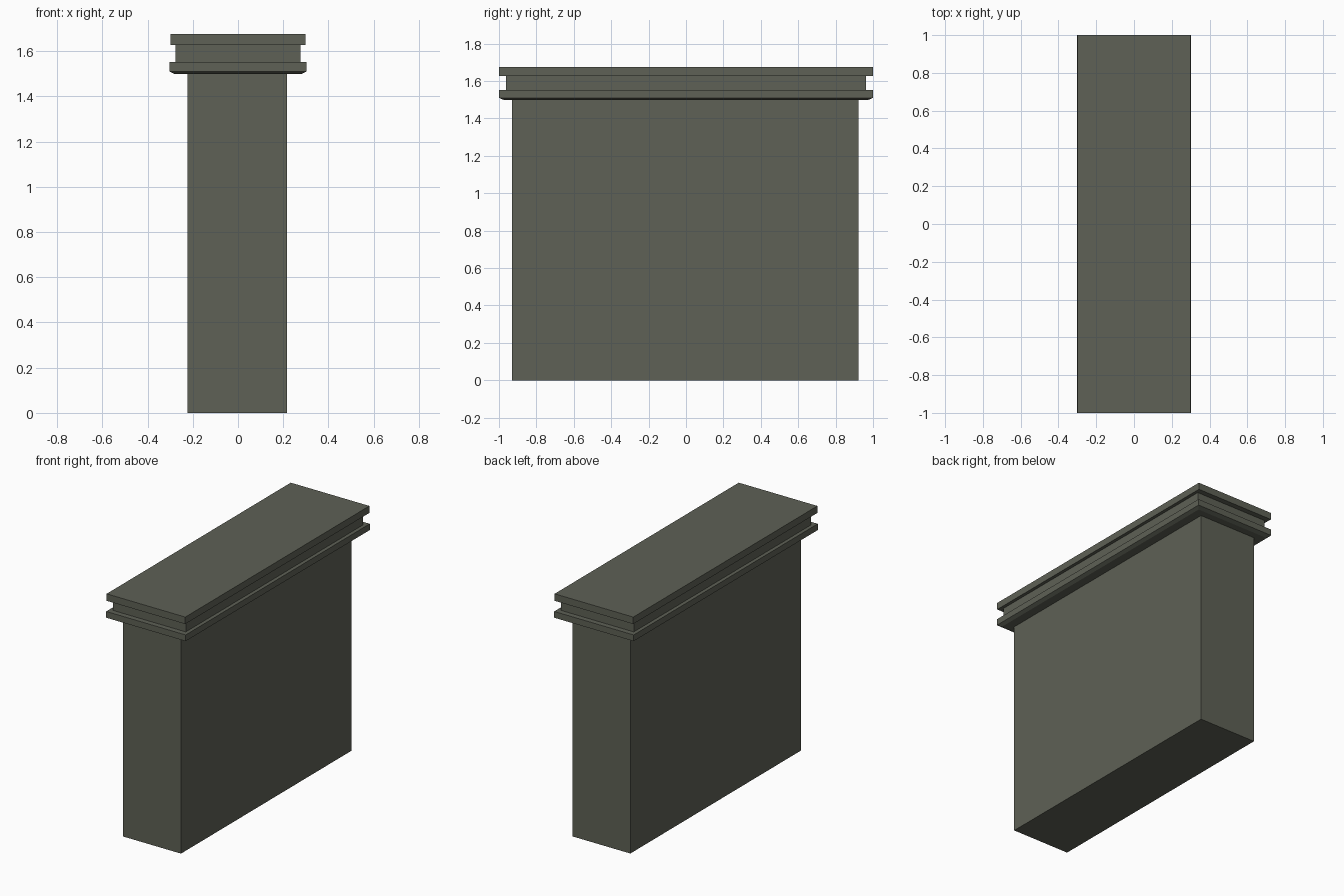
import bpy, bmesh

if "Cube" in bpy.data.objects:
    bpy.data.objects.remove(bpy.data.objects["Cube"])

stone = bpy.data.materials.new("grey_green_stone")
stone.diffuse_color = (0.112, 0.119, 0.092, 1)
stone.use_nodes = True
stone.node_tree.nodes["Principled BSDF"].inputs["Base Color"].default_value = stone.diffuse_color


def stack(name, levels, cx=0.0, cy=0.0):
    """Closed solid from rectangular levels (half x, half y, z), bottom to top."""
    bm = bmesh.new()
    rings = [[bm.verts.new((cx + sx * hx, cy + sy * hy, z))
              for sx, sy in ((-1, -1), (1, -1), (1, 1), (-1, 1))]
             for hx, hy, z in levels]
    for a, b in zip(rings, rings[1:]):
        for i in range(4):
            j = (i + 1) % 4
            bm.faces.new((a[i], a[j], b[j], b[i]))
    bm.faces.new(rings[0][::-1])
    bm.faces.new(rings[-1])
    mesh = bpy.data.meshes.new(name)
    bm.to_mesh(mesh)
    bm.free()
    mesh.materials.append(stone)
    obj = bpy.data.objects.new(name, mesh)
    bpy.context.collection.objects.link(obj)
    return obj


# Main slab, a hair off centre
stack("pillar_body", [(0.22, 0.926, 0), (0.22, 0.926, 1.498)], -0.003, -0.003)

# Moulded cap: chamfered lower band, recessed neck, top slab
stack("pillar_cap", [
    (0.278, 0.972, 1.498),
    (0.302, 1.0, 1.51),
    (0.302, 1.0, 1.553),
    (0.277, 0.963, 1.553),
    (0.277, 0.963, 1.627),
    (0.299, 1.0, 1.627),
    (0.299, 1.0, 1.675),
])
